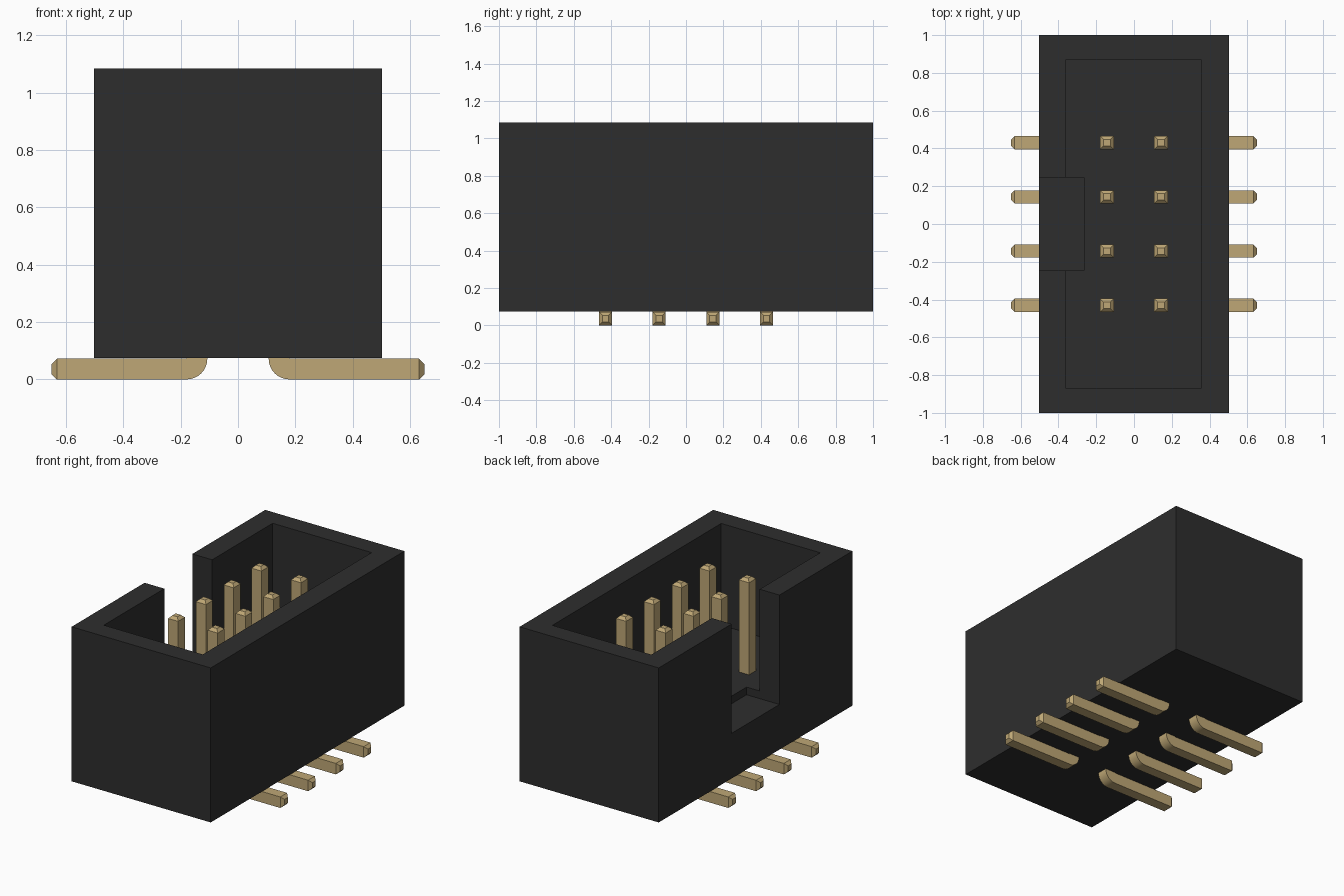
import bpy, bmesh, math

cube = bpy.data.objects.get("Cube")
if cube:
    bpy.data.objects.remove(cube, do_unlink=True)


def make_material(name, rgb):
    mat = bpy.data.materials.new(name)
    mat.use_nodes = True
    mat.diffuse_color = (*rgb, 1)
    mat.node_tree.nodes["Principled BSDF"].inputs["Base Color"].default_value = (*rgb, 1)
    return mat


black = make_material("black plastic", (0.027, 0.027, 0.027))
gold = make_material("gold metal", (0.52, 0.39, 0.18))


def add_object(name, bm, mat):
    bmesh.ops.recalc_face_normals(bm, faces=bm.faces[:])
    mesh = bpy.data.meshes.new(name)
    bm.to_mesh(mesh)
    bm.free()
    mesh.materials.append(mat)
    obj = bpy.data.objects.new(name, mesh)
    bpy.context.collection.objects.link(obj)
    return obj


def activate(obj):
    bpy.ops.object.select_all(action='DESELECT')
    obj.select_set(True)
    bpy.context.view_layer.objects.active = obj


def box(name, low, high, mat):
    bm = bmesh.new()
    bmesh.ops.create_cube(bm, size=1)
    for v in bm.verts:
        v.co = [(a + b) / 2 + c * (b - a) for a, b, c in zip(low, high, v.co)]
    return add_object(name, bm, mat)


def cut(target, cutter):
    cutter.hide_render = True
    mod = target.modifiers.new("cut", 'BOOLEAN')
    mod.operation = 'DIFFERENCE'
    mod.solver = 'EXACT'
    mod.object = cutter
    activate(target)
    bpy.ops.object.modifier_apply(modifier=mod.name)
    bpy.data.objects.remove(cutter, do_unlink=True)


# Shroud: open-topped box with a key slot through one long wall
TOP, FLOOR, SLOT_FLOOR = 1.085, 0.42, 0.37
shroud = box("shroud", (-0.503, -1, 0.075), (0.503, 1, TOP), black)
cut(shroud, box("cavity_cutter", (-0.36, -0.872, FLOOR), (0.356, 0.872, 1.3), black))
cut(shroud, box("key_slot_cutter", (-0.7, -0.247, SLOT_FLOOR), (-0.265, 0.247, 1.4), black))

# Pins: square wire, bent outwards at the base, with tapered tips
THICK, HALF, TAPER = 0.072, 0.035, 0.018
X_IN, PIN_TOP, FOOT_END = 0.107, 1.04, 0.65
X_OUT = X_IN + THICK


def pin(name, side, y):
    # Each ring: outer-bend point, inner-bend point, half width
    rings = [((X_IN + TAPER, PIN_TOP), (X_OUT - TAPER, PIN_TOP), HALF - TAPER),
             ((X_IN, PIN_TOP - TAPER), (X_OUT, PIN_TOP - TAPER), HALF)]
    for i in range(9):
        a = math.pi / 2 * i / 8
        rings.append(((X_OUT - THICK * math.cos(a), THICK - THICK * math.sin(a)),
                      (X_OUT, THICK), HALF))
    rings += [((FOOT_END - TAPER, 0), (FOOT_END - TAPER, THICK), HALF),
              ((FOOT_END, TAPER), (FOOT_END, THICK - TAPER), HALF - TAPER)]
    bm = bmesh.new()
    loops = [[bm.verts.new((side * p[0], y + w, p[1])) for p, w in
              ((o, -h), (o, h), (n, h), (n, -h))] for o, n, h in rings]
    for a, b in zip(loops, loops[1:]):
        for i in range(4):
            j = (i + 1) % 4
            bm.faces.new((a[i], a[j], b[j], b[i]))
    bm.faces.new(loops[0])
    bm.faces.new(loops[-1])
    bmesh.ops.remove_doubles(bm, verts=bm.verts[:], dist=0.0001)
    obj = add_object(name, bm, gold)
    activate(obj)
    bpy.ops.object.shade_smooth_by_angle(angle=math.radians(30))


for row, side in (("left", 1), ("right", -1)):
    for k in range(4):
        pin(f"{row}_pin_{k + 1}", side, (k - 1.5) * 0.287)
